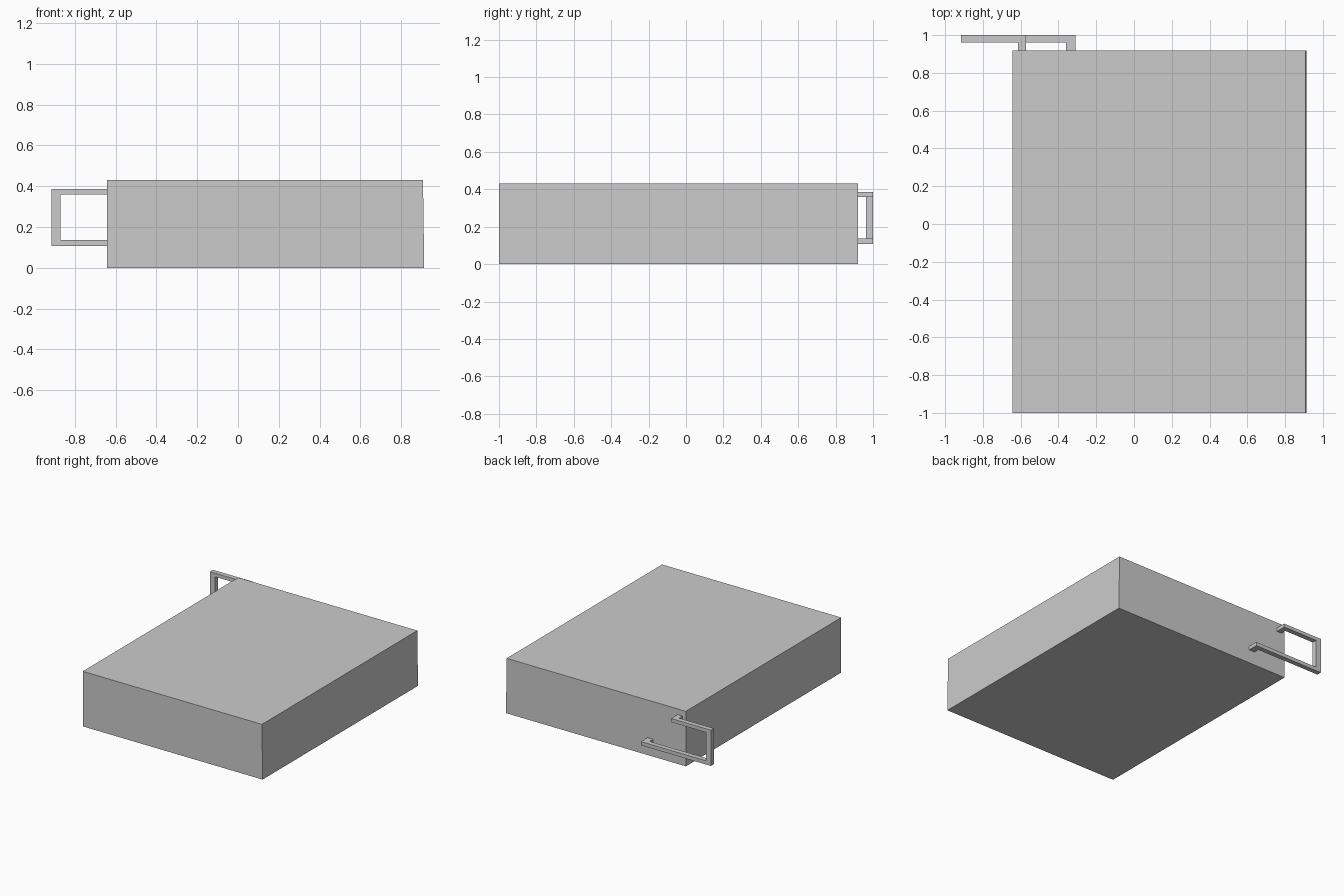
import bpy, bmesh

if "Cube" in bpy.data.objects:
    bpy.data.objects.remove(bpy.data.objects["Cube"])


def extrude_profile(name, outline, z0, z1):
    """Closed prism from an XY outline between two heights."""
    bm = bmesh.new()
    face = bm.faces.new([bm.verts.new((x, y, z0)) for x, y in outline])
    top = bmesh.ops.extrude_face_region(bm, geom=[face])["geom"]
    verts = [v for v in top if isinstance(v, bmesh.types.BMVert)]
    bmesh.ops.translate(bm, verts=verts, vec=(0, 0, z1 - z0))
    bmesh.ops.recalc_face_normals(bm, faces=bm.faces)
    mesh = bpy.data.meshes.new(name)
    bm.to_mesh(mesh)
    bm.free()
    ob = bpy.data.objects.new(name, mesh)
    bpy.context.collection.objects.link(ob)
    return ob


def rect(x0, x1, y0, y1):
    return [(x0, y0), (x1, y0), (x1, y1), (x0, y1)]


BACK = 0.919                  # rear wall of the case
BAR_Y0, BAR_Y1 = 0.962, 1.0   # depth of the handle bars
GRIP_X0, GRIP_X1 = -0.915, -0.871

# Case: plain block with a very slight lean on the right wall
case = extrude_profile("case", rect(-0.642, 0.913, -1.0, BACK), 0.0, 0.43)
for v in case.data.vertices:
    if v.co.z > 0.4 and v.co.x > 0:
        v.co.x -= 0.006

# Handle arms: L-shaped bars hooked onto the rear wall, lower one longer
for name, foot_x0, foot_x1, z0, z1 in (
        ("upper_handle_arm", -0.613, -0.571, 0.358, 0.386),
        ("lower_handle_arm", -0.359, -0.310, 0.107, 0.136)):
    extrude_profile(name, [
        (GRIP_X0, BAR_Y0), (foot_x0, BAR_Y0), (foot_x0, BACK),
        (foot_x1, BACK), (foot_x1, BAR_Y1), (GRIP_X0, BAR_Y1)], z0, z1)

# Vertical grip joining the two arms
extrude_profile("handle_grip", rect(GRIP_X0, GRIP_X1, BAR_Y0, BAR_Y1), 0.136, 0.358)
